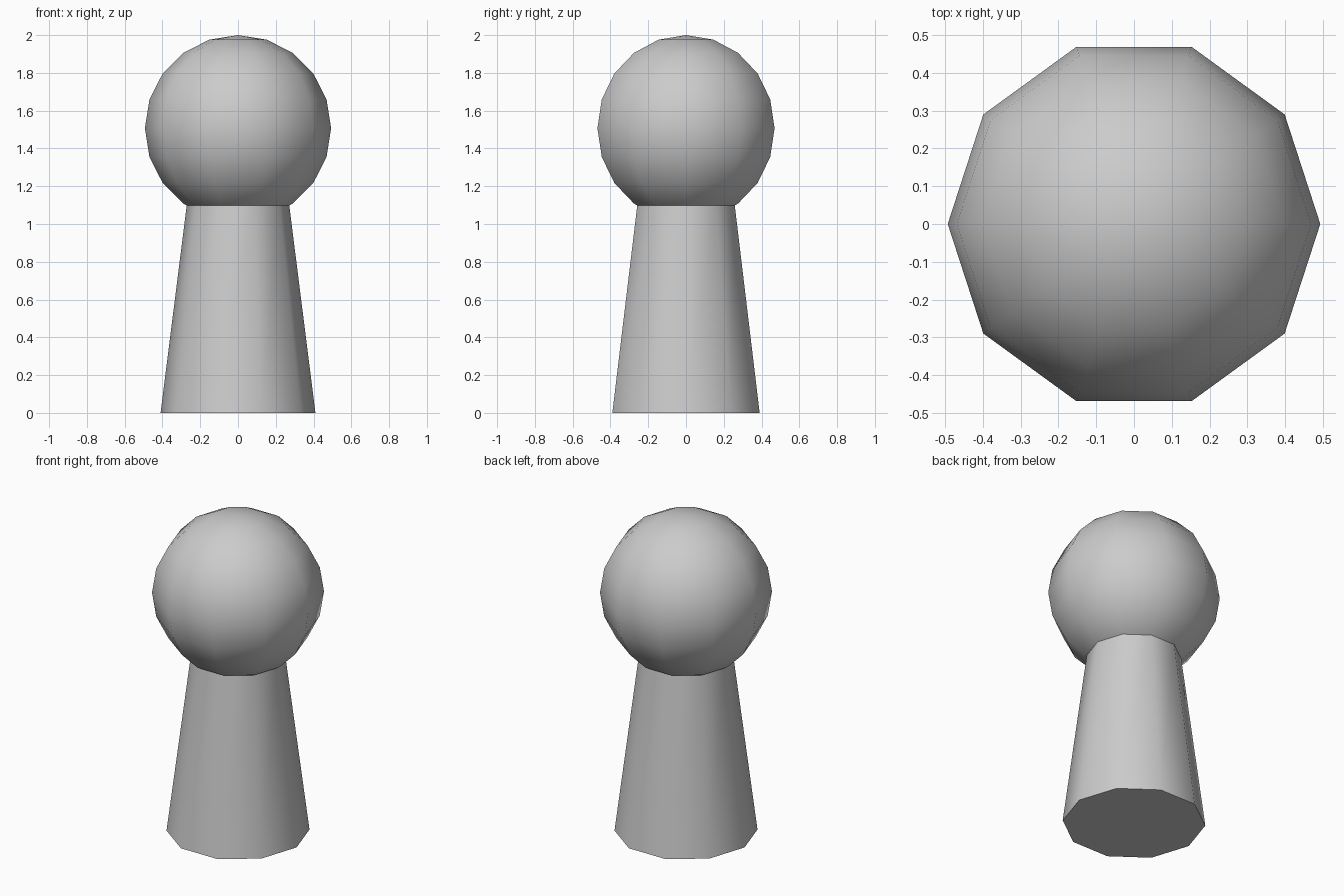
import bpy, bmesh, math

if "Cube" in bpy.data.objects:
    bpy.data.objects.remove(bpy.data.objects["Cube"])

SIDES = 10


def lathe(name, profile):
    """Revolve (radius, z) points into a closed ten-sided solid, one corner on +x."""
    bm = bmesh.new()
    rings = []
    for r, z in profile:
        if r < 1e-5:
            rings.append([bm.verts.new((0, 0, z))] * SIDES)
        else:
            rings.append([bm.verts.new((r * math.cos(i * math.tau / SIDES),
                                        r * math.sin(i * math.tau / SIDES), z))
                          for i in range(SIDES)])
    for low, high in zip(rings, rings[1:]):
        for i in range(SIDES):
            j = (i + 1) % SIDES
            bm.faces.new(dict.fromkeys((low[i], low[j], high[j], high[i])))
    # flat end caps where the profile stays open
    if profile[0][0] > 1e-5:
        bm.faces.new(rings[0][::-1])
    if profile[-1][0] > 1e-5:
        bm.faces.new(rings[-1])
    bmesh.ops.recalc_face_normals(bm, faces=bm.faces)
    mesh = bpy.data.meshes.new(name)
    bm.to_mesh(mesh)
    bm.free()
    obj = bpy.data.objects.new(name, mesh)
    bpy.context.collection.objects.link(obj)
    bpy.ops.object.select_all(action='DESELECT')
    obj.select_set(True)
    bpy.context.view_layer.objects.active = obj
    bpy.ops.object.shade_smooth_by_angle(angle=math.radians(45))
    return obj


# Tapered body, its top tucked just inside the head
lathe("body", [(0.41, 0.0), (0.27, 1.11)])

# Round head
R, CENTRE, RINGS = 0.493, 1.507, 10
lathe("head", [(R * math.sin(math.pi * k / RINGS),
                CENTRE - R * math.cos(math.pi * k / RINGS))
               for k in range(RINGS + 1)])
